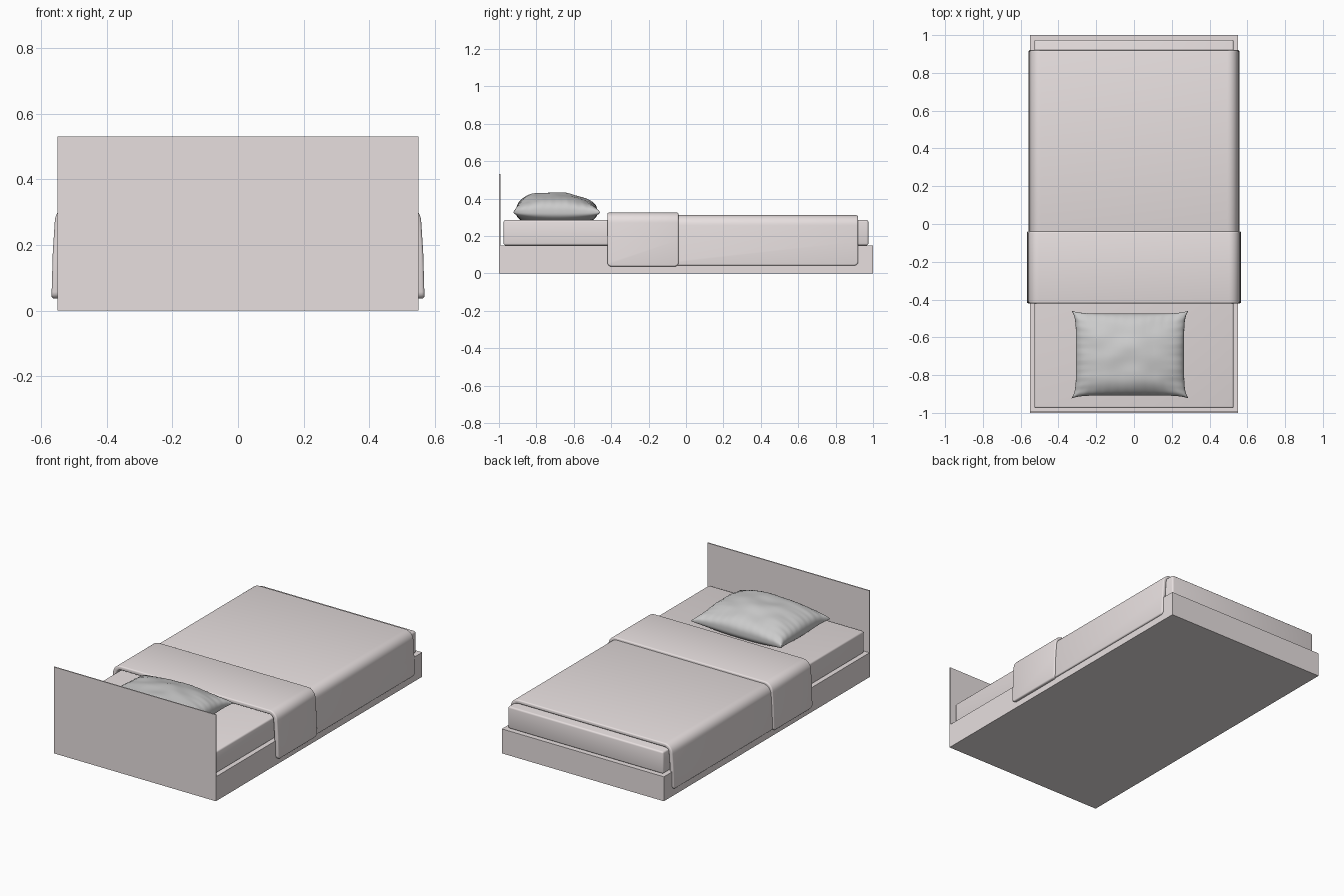
import bpy, bmesh, math
from mathutils import noise, Vector

if "Cube" in bpy.data.objects:
    bpy.data.objects.remove(bpy.data.objects["Cube"])

linen = bpy.data.materials.new("linen")
linen.diffuse_color = (0.80, 0.74, 0.74, 1)
linen.use_nodes = True
linen.node_tree.nodes["Principled BSDF"].inputs["Base Color"].default_value = linen.diffuse_color


def finish(name, bm, mat=None, angle=40):
    bmesh.ops.recalc_face_normals(bm, faces=bm.faces)
    me = bpy.data.meshes.new(name)
    bm.to_mesh(me)
    bm.free()
    ob = bpy.data.objects.new(name, me)
    bpy.context.collection.objects.link(ob)
    if mat:
        me.materials.append(mat)
    bpy.ops.object.select_all(action='DESELECT')
    ob.select_set(True)
    bpy.context.view_layer.objects.active = ob
    bpy.ops.object.shade_smooth_by_angle(angle=math.radians(angle))
    return ob


def box(name, lo, hi, bevel=0.0):
    bm = bmesh.new()
    bmesh.ops.create_cube(bm, size=1)
    for v in bm.verts:
        v.co = [(lo[i] + hi[i]) / 2 + v.co[i] * (hi[i] - lo[i]) for i in range(3)]
    if bevel:
        bmesh.ops.bevel(bm, geom=bm.edges[:], offset=bevel, segments=3,
                        profile=0.5, affect='EDGES')
    return finish(name, bm, linen)


def half_section(x_top, x_low, z_top, z_low, r):
    """Right half of a draped sheet, from the middle out and down."""
    pts = [(x_top - r + r * math.sin(a), z_top - r + r * math.cos(a))
           for a in (math.pi / 2 * i / 8 for i in range(9))]
    return pts + [((x_top * 0.4 + x_low * 0.6), (z_top - r) * 0.6 + z_low * 0.4),
                  (x_low, z_low)]


def drape(name, y0, y1, x_top, x_low, z_top, z_low, t, r=0.055):
    """Sheet hanging over both sides of the bed, with rounded rims."""
    outer = half_section(x_top, x_low, z_top, z_low, r)
    inner = half_section(x_top - t, x_low - t, z_top - t, z_low, r - t)
    mirror = lambda pts: [(-x, z) for x, z in pts]
    loop = mirror(outer)[::-1] + outer + inner[::-1] + mirror(inner)
    bm = bmesh.new()
    face = bm.faces.new([bm.verts.new((x, y0, z)) for x, z in loop])
    ext = bmesh.ops.extrude_face_region(bm, geom=[face], use_keep_orig=True)
    for g in ext["geom"]:
        if isinstance(g, bmesh.types.BMVert):
            g.co.y = y1
    bmesh.ops.recalc_face_normals(bm, faces=bm.faces)
    # round the hanging corners, then the whole rim
    hem = [e for e in bm.edges if all(abs(v.co.z - z_low) < 1e-5 for v in e.verts)
           and abs(e.verts[0].co.y - e.verts[1].co.y) < 1e-5]
    bmesh.ops.bevel(bm, geom=hem, offset=0.02, segments=4, profile=0.5, affect='EDGES')
    rim = [e for e in bm.edges if e.calc_face_angle(0) > math.radians(50)]
    bmesh.ops.bevel(bm, geom=rim, offset=0.008, segments=3, profile=0.5, affect='EDGES')
    return finish(name, bm, linen)


# Bed frame and mattress
box("bed_base", (-0.55, -1, 0), (0.55, 1, 0.15))
box("headboard", (-0.55, -1, 0), (0.55, -0.993, 0.53))
box("mattress", (-0.527, -0.975, 0.15), (0.527, 0.975, 0.285), 0.01)

# Blanket and its folded-back band
drape("blanket", -0.10, 0.92, 0.55, 0.56, 0.311, 0.042, 0.024)
drape("blanket_fold", -0.42, -0.04, 0.558, 0.568, 0.325, 0.037, 0.026)

# Pillow: two puffed sheets sharing a seam, with flared corners and soft creases
N = 56
bm = bmesh.new()
for side in (1, -1):
    rows = []
    for j in range(N + 1):
        v = math.sin(math.pi / 2 * (2 * j / N - 1))
        row = []
        for i in range(N + 1):
            u = math.sin(math.pi / 2 * (2 * i / N - 1))
            x = -0.021 + 0.310 * u * (1 - 0.075 * (1 - abs(v) ** 7))
            y = -0.691 + 0.232 * v * (1 - 0.065 * (1 - abs(u) ** 7))
            f = max(0, (1 - u * u) * (1 - v * v))
            z = 0.325
            if side > 0:
                crease = noise.noise(Vector((u * 2.2, v * 2.2, 3))) * 0.012
                pucker = (math.sin(u * 38) * v ** 6 + math.sin(v * 32) * u ** 6) * 0.004
                z += f ** 0.36 * (0.105 - 0.012 * v) + (crease + pucker) * f ** 0.3
            else:
                z = max(0.2855, z - 0.075 * f ** 0.4)
            row.append(bm.verts.new((x, y, z)))
        rows.append(row)
    for a, b in zip(rows, rows[1:]):
        for i in range(N):
            bm.faces.new((a[i], a[i + 1], b[i + 1], b[i]))
bmesh.ops.remove_doubles(bm, verts=bm.verts, dist=1e-5)
finish("pillow", bm, None, 75)
